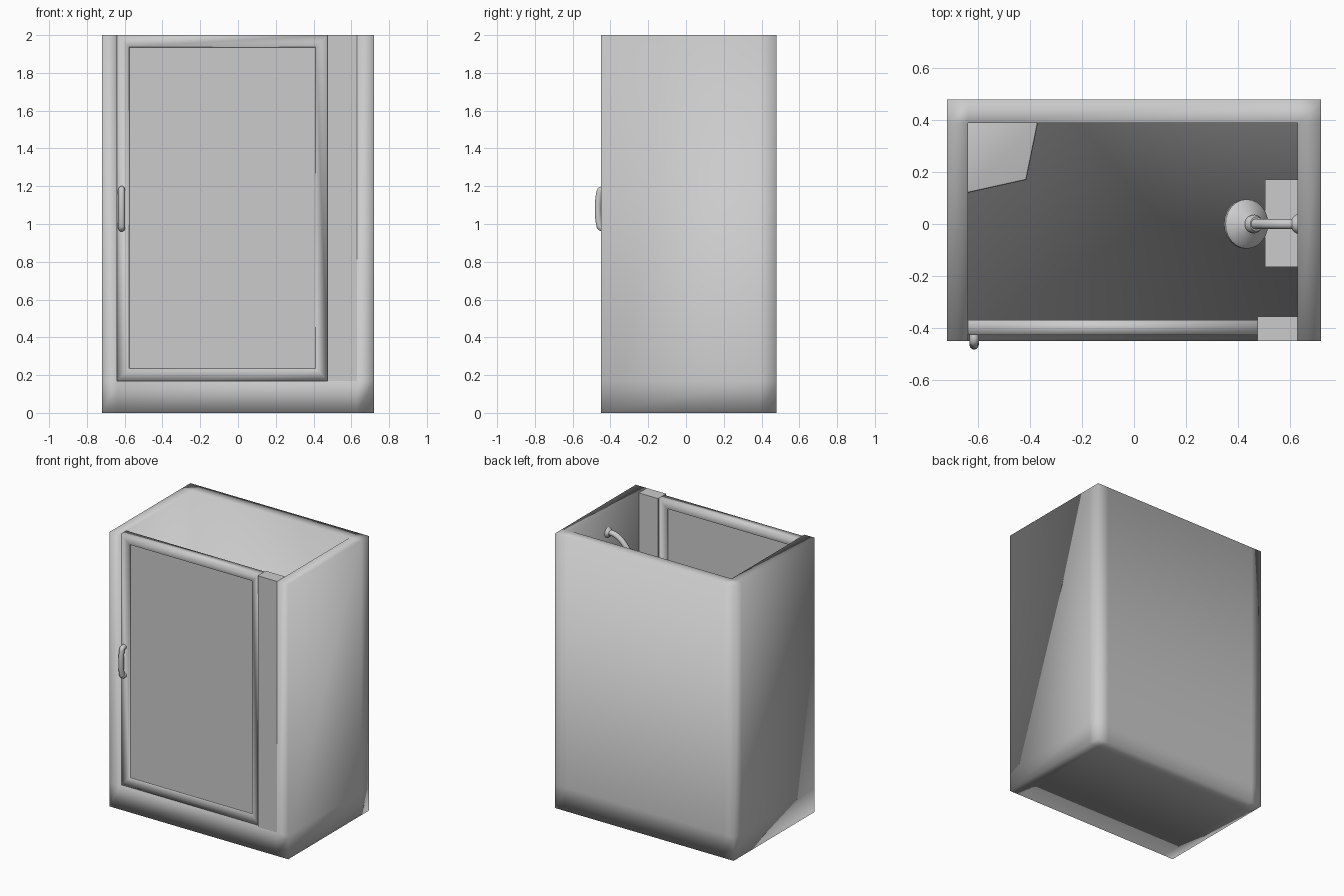
import bpy, bmesh, math
from mathutils import Matrix

if "Cube" in bpy.data.objects:
    bpy.data.objects.remove(bpy.data.objects["Cube"])


def finish(bm, name, angle=30):
    bmesh.ops.recalc_face_normals(bm, faces=bm.faces)
    me = bpy.data.meshes.new(name)
    bm.to_mesh(me)
    bm.free()
    ob = bpy.data.objects.new(name, me)
    bpy.context.collection.objects.link(ob)
    if angle is None:
        me.shade_smooth() if hasattr(me, "shade_smooth") else None
    else:
        smooth(ob, angle)
    return ob


def smooth(ob, angle=30):
    bpy.ops.object.select_all(action='DESELECT')
    ob.select_set(True)
    bpy.context.view_layer.objects.active = ob
    bpy.ops.object.shade_smooth_by_angle(angle=math.radians(angle))


def prism_bm(outline, z0, z1):
    bm = bmesh.new()
    face = bm.faces.new([bm.verts.new((x, y, z0)) for x, y in outline])
    ext = bmesh.ops.extrude_face_region(bm, geom=[face])
    verts = [g for g in ext['geom'] if isinstance(g, bmesh.types.BMVert)]
    bmesh.ops.translate(bm, verts=verts, vec=(0, 0, z1 - z0))
    bmesh.ops.recalc_face_normals(bm, faces=bm.faces)
    return bm


def box_bm(x0, x1, y0, y1, z0, z1):
    return prism_bm([(x0, y0), (x1, y0), (x1, y1), (x0, y1)], z0, z1)


def lathe(name, profile, matrix, steps=24):
    bm = bmesh.new()
    vs = [bm.verts.new((r, 0, z)) for r, z in profile]
    es = [bm.edges.new(p) for p in zip(vs, vs[1:])]
    bmesh.ops.spin(bm, geom=vs + es, cent=(0, 0, 0), axis=(0, 0, 1),
                   angle=2 * math.pi, steps=steps)
    bmesh.ops.remove_doubles(bm, verts=bm.verts, dist=1e-5)
    bm.transform(matrix)
    return finish(bm, name, 40)


def tube(name, points, radius):
    cu = bpy.data.curves.new(name, 'CURVE')
    cu.dimensions = '3D'
    cu.bevel_depth = radius
    cu.bevel_resolution = 3
    cu.resolution_u = 6
    cu.use_fill_caps = True
    sp = cu.splines.new('BEZIER')
    sp.bezier_points.add(len(points) - 1)
    for bp, co in zip(sp.bezier_points, points):
        bp.co = co
        bp.handle_left_type = bp.handle_right_type = 'AUTO'
    ob = bpy.data.objects.new(name, cu)
    bpy.context.collection.objects.link(ob)
    bpy.ops.object.select_all(action='DESELECT')
    ob.select_set(True)
    bpy.context.view_layer.objects.active = ob
    bpy.ops.object.convert(target='MESH')
    smooth(bpy.context.object, 50)


# Stall shell: a gridded tray whose rim cells are extruded up into three walls,
# smooth shaded all over so the corners look soft
L, R, FRONT, BACK, TRAY, TOP = -0.64, 0.63, -0.45, 0.39, 0.17, 2.0
xs, ys = [-0.72, L, R, 0.72], [FRONT, BACK, 0.48]
bm = bmesh.new()
grid = [[bm.verts.new((x, y, 0)) for x in xs] for y in ys]
cells = {(i, j): bm.faces.new((grid[j][i], grid[j][i + 1],
                               grid[j + 1][i + 1], grid[j + 1][i]))
         for i in range(3) for j in range(2)}


def raise_faces(faces, height, keep):
    ext = bmesh.ops.extrude_face_region(bm, geom=faces, use_keep_orig=keep)
    verts = [g for g in ext['geom'] if isinstance(g, bmesh.types.BMVert)]
    bmesh.ops.translate(bm, verts=verts, vec=(0, 0, height))
    return [g for g in ext['geom'] if isinstance(g, bmesh.types.BMFace)]


tops = raise_faces(list(cells.values()), TRAY, True)
walls = [f for f in tops
         if not (L < f.calc_center_median().x < R
                 and f.calc_center_median().y < BACK)]
raised = raise_faces(walls, TOP - TRAY, False)
bmesh.ops.delete(bm, geom=[f for f in walls if f.is_valid], context='FACES')
for f in bm.faces:
    f.smooth = True
finish(bm, "stall_shell", None)

# Door: softly shaded frame around a flat panel, recessed on both sides
bm = box_bm(L, 0.475, -0.428, -0.37, TRAY, TOP)
sides = [f for f in bm.faces if abs(f.normal.y) > 0.9]
for width, depth in ((0.062, 0), (0.003, -0.01)):
    bmesh.ops.inset_individual(bm, faces=sides, thickness=width, depth=depth,
                               use_even_offset=True)
for f in bm.faces:
    f.smooth = True
for f in sides:
    for e in f.edges:
        e.smooth = False
finish(bm, "door", None)

# Fixed hinge post beside the door
finish(box_bm(0.475, R, FRONT, -0.357, TRAY, TOP), "hinge_post")

# Door handle
hx = -0.616
tube("door_handle", [(hx, -0.42, 0.978), (hx, -0.45, 0.98),
                     (hx, -0.459, 1.0), (hx, -0.459, 1.16),
                     (hx, -0.45, 1.18), (hx, -0.42, 1.182)], 0.018)

# Corner seat with softened edges
bm = prism_bm([(L - 0.04, 0.112), (L, 0.12), (-0.415, 0.17),
               (-0.37, BACK), (-0.363, BACK + 0.04), (L - 0.04, BACK + 0.04)],
              TRAY, 0.58)
rim = [e for e in bm.edges if all(v.co.z > 0.5 for v in e.verts)]
bmesh.ops.bevel(bm, geom=rim, offset=0.008, segments=2, profile=0.5,
                affect='EDGES')
finish(bm, "corner_seat")

# Soap shelf under the shower head
finish(box_bm(0.505, R + 0.02, -0.165, 0.172, 0.95, 1.0), "soap_shelf")

# Shower arm, wall flange and tilted head
tube("shower_arm", [(0.64, 0, 1.85), (0.58, 0, 1.85),
                    (0.52, 0, 1.82), (0.465, 0, 1.76)], 0.02)
lathe("wall_flange", [(0, -0.005), (0.038, -0.005), (0.036, 0.006),
                      (0.022, 0.022), (0, 0.022)],
      Matrix.Translation((R, 0, 1.85)) @ Matrix.Rotation(-math.pi / 2, 4, 'Y'))
lathe("shower_head", [(0, 0), (0.085, 0), (0.095, 0.008), (0.095, 0.02),
                      (0.08, 0.036), (0.05, 0.052), (0.034, 0.062),
                      (0.036, 0.078), (0.028, 0.094), (0, 0.1)],
      Matrix.Translation((0.425, 0, 1.68))
      @ Matrix.Rotation(math.radians(30), 4, 'Y'))
